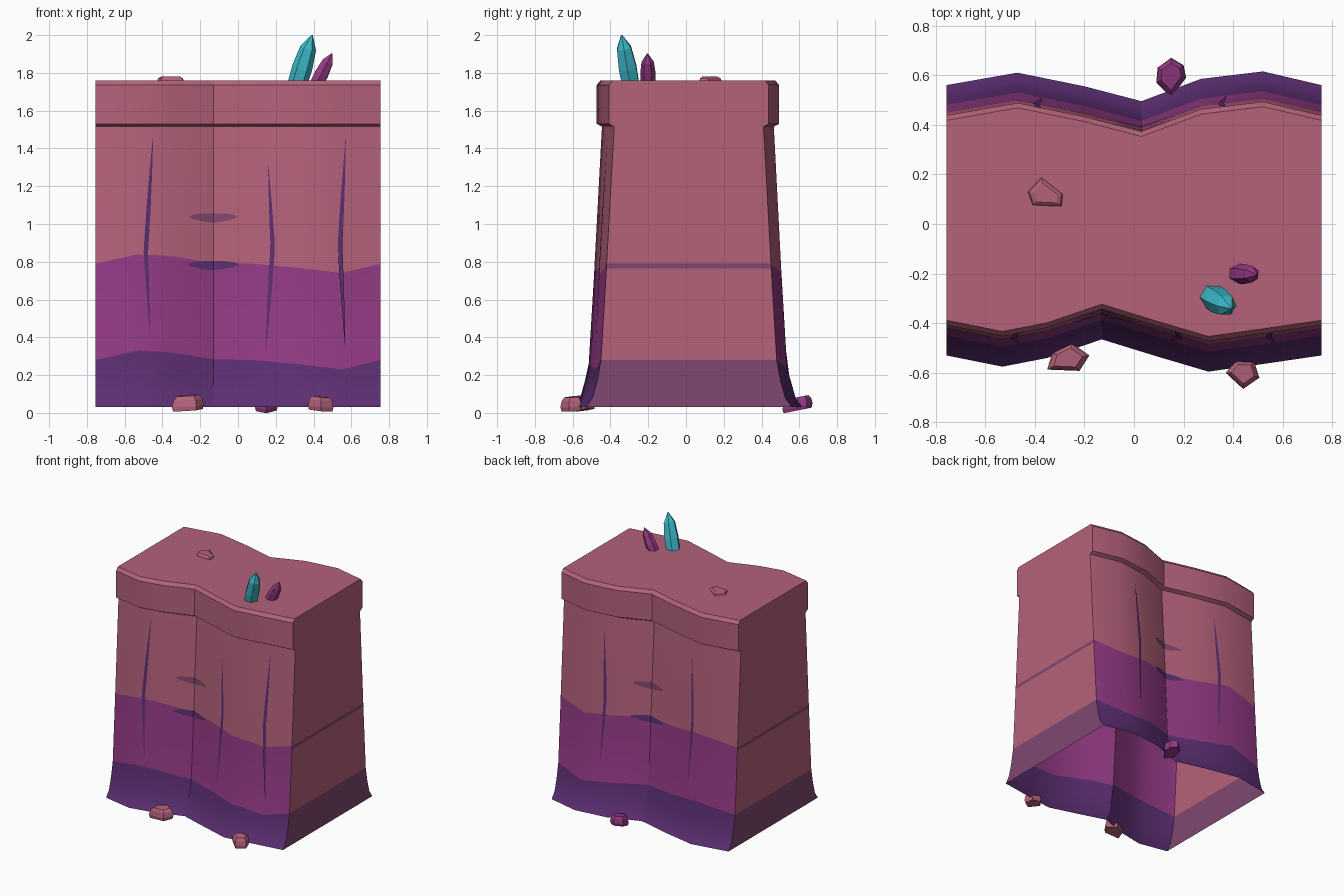
import bpy, bmesh, math
from mathutils import Vector

cube = bpy.data.objects.get("Cube")
if cube:
    bpy.data.objects.remove(cube)


def material(name, r, g, b):
    m = bpy.data.materials.new(name)
    m.use_nodes = True
    m.diffuse_color = (r, g, b, 1)
    m.node_tree.nodes["Principled BSDF"].inputs["Base Color"].default_value = (r, g, b, 1)
    return m


PINK = material("rose_stone", .46, .122, .195)
MAGENTA = material("magenta_stone", .295, .043, .235)
INDIGO = material("indigo_stone", .108, .028, .172)
MAUVE = material("mauve_stone", .215, .063, .16)
TEAL = material("teal_crystal", .045, .5, .6)


def finish(name, bm, mats, smooth=None, recalc=True):
    if recalc:
        bmesh.ops.recalc_face_normals(bm, faces=bm.faces)
    me = bpy.data.meshes.new(name)
    bm.to_mesh(me)
    bm.free()
    for m in mats:
        me.materials.append(m)
    if smooth:
        me.shade_smooth()
        me.set_sharp_from_angle(angle=math.radians(smooth))
    ob = bpy.data.objects.new(name, me)
    bpy.context.collection.objects.link(ob)
    return ob


def interp(pts, t):
    for (a, va), (b, vb) in zip(pts, pts[1:]):
        if t <= b:
            return va + (vb - va) * (t - a) / (b - a)
    return pts[-1][1]


# Plan curves (x, bulge), colour line rise (x, dz), wall profile (z, flare)
FRONT = [(-.755, 0), (-.53, .045), (-.35, .01), (-.13, -.065), (.08, 0),
         (.3, .065), (.55, .03), (.755, 0)]
BACK = [(-.755, 0), (-.47, .05), (-.2, -.005), (.03, -.065), (.27, .025),
        (.52, .055), (.755, 0)]
RISE = [(-.755, 0), (-.53, .05), (-.35, .04), (-.13, .003), (.08, 0),
        (.3, -.02), (.55, -.05), (.755, 0)]
PROFILE = [(.03, .15), (.08, .115), (.17, .09), (.28, .07), (.765, .041), (.79, .04),
           (1.515, 0), (1.53, .028), (1.735, .028), (1.76, .008)]
WAVY = (.28, .765, .79)


def wall_y(side, x, flare):
    if side < 0:
        return -(.38 + interp(FRONT, x) + flare)
    return .41 + interp(BACK, x) + flare


# Cliff shell: stacked rings, open underneath
bm = bmesh.new()
plan = [(-1, x) for x, _ in FRONT] + [(1, x) for x, _ in reversed(BACK)]
rings = []
for z, flare in PROFILE:
    rings.append([bm.verts.new((x, wall_y(s, x, flare),
                                z + (interp(RISE, x) if z in WAVY else 0)))
                  for s, x in plan])
n = len(plan)
for r, (low, high) in enumerate(zip(rings, rings[1:])):
    base = PROFILE[r][0]
    for i in range(n):
        j = (i + 1) % n
        f = bm.faces.new((low[i], low[j], high[j], high[i]))
        if plan[i][0] != plan[j][0]:      # end walls
            f.material_index = 3 if base < .28 or base == .765 else 0
        else:                             # front and back strata
            f.material_index = 2 if base < .28 else 1 if base < .79 else 0
bm.faces.new(rings[-1])
finish("cliff", bm, [PINK, MAGENTA, INDIGO, MAUVE], smooth=28)


# Thin sheets that follow the wall; rows are pairs of (x, z)
def wall_sheet(name, side, rows, mat, lift=.006):
    bm = bmesh.new()
    pairs = []
    for row in rows:
        pairs.append([bm.verts.new((x, wall_y(side, x, interp(PROFILE, z)) + side * lift, z))
                      for x, z in row])
    for (a, b), (c, d) in zip(pairs, pairs[1:]):
        f = bm.faces.new((a, b, d, c))
        f.normal_update()
        if f.normal.y * side < 0:
            f.normal_flip()
    finish(name, bm, [mat], recalc=False)


def crack(name, side, top, mid, bottom, width=.011):
    path = sorted([bottom[::-1], mid[::-1], top[::-1]])
    rows = []
    for i in range(13):
        t = i / 12
        z = bottom[1] + (top[1] - bottom[1]) * t
        x = interp(path, z)
        w = .001 + width * math.sin(math.pi * t)
        rows.append([(x - w, z), (x + w, z)])
    wall_sheet(name, side, rows, INDIGO)


def ledge(name, side, x0, x1, z, mat):
    rows = []
    for i in range(13):
        t = i / 12
        h = math.sin(math.pi * t)
        x = x0 + (x1 - x0) * t
        rows.append([(x, z - .003 - .026 * h), (x, z + .003 + .017 * h ** .5)])
    wall_sheet(name, side, rows, mat)


crack("front_crack_right", -1, (-.45, 1.46), (-.488, .85), (-.465, .42))
crack("front_crack_middle", -1, (.16, 1.31), (.184, .88), (.147, .33))
crack("front_crack_left", -1, (.57, 1.45), (.54, .88), (.567, .36))
crack("back_crack_left", 1, (.375, 1.38), (.35, .9), (.37, .41))
crack("back_crack_right", 1, (-.37, 1.38), (-.395, .9), (-.37, .44))
for side, label, cx in ((-1, "front", -.13), (1, "back", .03)):
    ledge(label + "_ledge_upper", side, cx - .125, cx + .125, 1.037, MAUVE)
    ledge(label + "_ledge_lower", side, cx - .135, cx + .135, .785, INDIGO)


# Loft a convex solid through rings of points
def loft(bm, rings):
    vs = [[bm.verts.new(p) for p in ring] for ring in rings]
    for a, b in zip(vs, vs[1:]):
        for i in range(len(a)):
            j = (i + 1) % len(a)
            bm.faces.new((a[i], a[j], b[j], b[i]))
    bm.faces.new(vs[0])
    bm.faces.new(vs[-1])


# Hexagonal crystals on the top
def crystal(name, base, tip, radius, mat):
    base, tip = Vector(base), Vector(tip)
    turn = (tip - base).to_track_quat("Z", "Y")
    rings = []
    for t, r in ((0, .95), (.35, 1), (.74, .8), (1, .06)):
        rings.append([base.lerp(tip, t) + turn @ Vector((math.cos(a) * r * radius,
                                                         math.sin(a) * r * radius, 0))
                      for a in (math.tau * k / 6 for k in range(6))])
    bm = bmesh.new()
    loft(bm, rings)
    finish(name, bm, [mat])


crystal("large_crystal", (.312, -.292, 1.735), (.393, -.341, 2), .054, TEAL)
crystal("small_crystal", (.412, -.2, 1.735), (.498, -.204, 1.903), .041, MAGENTA)


# Loose rocks: outline, height range, tilt (rise per unit x and y)
def rock(name, outline, z0, z1, mat, tilt=(0, 0)):
    c = sum((Vector(p) for p in outline), Vector((0, 0))) / len(outline)
    rings = []
    for t, s in ((0, .92), (.3, 1), (.75, .9), (1, .68)):
        ring = []
        for p in outline:
            d = (Vector(p) - c) * s
            ring.append((c.x + d.x, c.y + d.y,
                         z0 + (z1 - z0) * t + d.x * tilt[0] + d.y * tilt[1]))
        rings.append(ring)
    bm = bmesh.new()
    loft(bm, rings)
    finish(name, bm, [mat])


rock("front_rock_right", [(-.35, -.587), (-.22, -.592), (-.18, -.53), (-.25, -.48),
                          (-.33, -.52)], .015, .092, PINK, (.06, .1))
rock("front_rock_left", [(.37, -.6), (.44, -.665), (.505, -.62), (.485, -.555),
                         (.41, -.55)], .012, .085, PINK, (-.08, .06))
rock("back_rock", [(.09, .57), (.15, .51), (.21, .59), (.2, .64), (.15, .67),
                   (.095, .63)], .015, .085, MAGENTA, (0, .2))
rock("top_rock", [(-.43, .13), (-.375, .19), (-.285, .12), (-.29, .07),
                  (-.41, .075)], 1.745, 1.78, PINK)
